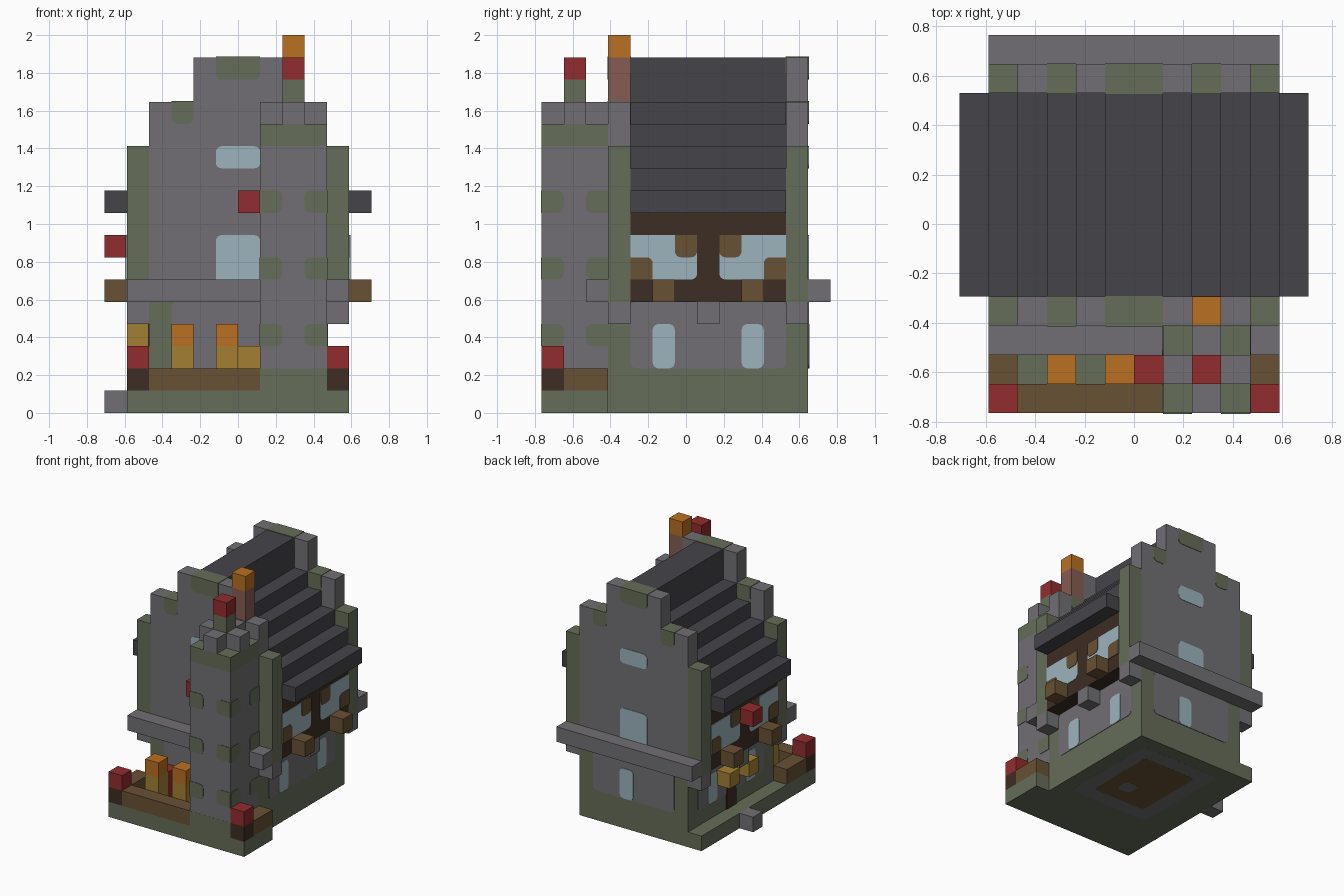
import bpy, bmesh, math
from mathutils import Vector

old = bpy.data.objects.get("Cube")
if old:
    bpy.data.objects.remove(old, do_unlink=True)

U = 2 / 17            # size of one building block
MID = 6.5             # block row that sits on y = 0
SKIN = 0.03           # thickness of painted plates, in blocks


def material(name, rgb):
    lin = [((c / 255 + 0.055) / 1.055) ** 2.4 for c in rgb] + [1]
    m = bpy.data.materials.new(name)
    m.use_nodes = True
    m.diffuse_color = lin
    m.node_tree.nodes["Principled BSDF"].inputs["Base Color"].default_value = lin
    return m


stone = material("stone grey", (113, 111, 115))
moss = material("moss green", (101, 109, 88))
slate = material("slate", (69, 69, 74))
red = material("red", (146, 44, 46))
orange = material("orange", (186, 112, 34))
yellow = material("yellow", (164, 128, 50))
wood = material("wood", (104, 81, 52))
dark = material("dark wood", (60, 45, 35))
glass = material("glass", (156, 180, 190))
brick = material("brick", (134, 92, 84))


def prism(name, mat, axis, depth, a, b, radius=0.0, square=""):
    """Extruded rectangle; its corners are rounded unless on a side in square (l r b t)."""
    pts = []
    corners = (("l", "b"), ("r", "b"), ("r", "t"), ("l", "t"))
    for i, (h, v) in enumerate(corners):
        p = Vector((a[h == "r"], b[v == "t"]))
        if radius == 0 or h in square or v in square:
            pts.append(p)
            continue
        c = p + radius * Vector((1 if h == "l" else -1, 1 if v == "b" else -1))
        for k in range(5):
            t = math.pi * (1 + i / 2 + k / 8)
            pts.append(c + radius * Vector((math.cos(t), math.sin(t))))
    place = {"x": lambda p, d: (d, p.x, p.y),
             "y": lambda p, d: (p.x, d, p.y),
             "z": lambda p, d: (p.x, p.y, d)}[axis]
    bm = bmesh.new()
    rings = []
    for d in depth:
        spots = [place(p, d) for p in pts]
        rings.append([bm.verts.new((x * U, (y - MID) * U, z * U)) for x, y, z in spots])
        bm.faces.new(rings[-1])
    n = len(pts)
    for i in range(n):
        j = (i + 1) % n
        bm.faces.new((rings[0][i], rings[0][j], rings[1][j], rings[1][i]))
    bmesh.ops.recalc_face_normals(bm, faces=bm.faces)
    mesh = bpy.data.meshes.new(name)
    bm.to_mesh(mesh)
    bm.free()
    mesh.materials.append(mat)
    obj = bpy.data.objects.new(name, mesh)
    bpy.context.collection.objects.link(obj)
    return obj


def block(name, mat, x, y, z):
    return prism(name, mat, "z", z, x, y)


def cube(name, mat, x, y, z):
    return block(name, mat, (x, x + 1), (y, y + 1), (z, z + 1))


def plate(name, mat, axis, at, out, a, b, layer=1, radius=0.27, square=""):
    """Thin painted plate on the surface at the given position, facing out."""
    return prism(name, mat, axis, (at, at + out * SKIN * layer), a, b, radius, square)


# Ground: front yard, side path and step
block("front_yard", moss, (-5, 5), (0, 3), (0, 1))
block("side_path", moss, (-5, -4), (3, 12), (0, 1))
cube("door_step", stone, -6, 7, 0)

# Lower storey with mossy corners and stone panels
block("lower_storey", moss, (-4, 4), (3, 12), (0, 5))
plate("front_panel", stone, "y", 3, -1, (-3, 3), (2, 5))
plate("back_panel", stone, "y", 12, 1, (-3, 3), (2, 5))
plate("back_low_window", glass, "y", 12, 1, (0, 1), (2, 4), 2)
for s in (-1, 1):
    plate("side_panel", stone, "x", 4 * s, s, (4, 11), (2, 5))
    for y in (5, 9):
        plate("side_low_window", glass, "x", 4 * s, s, (y, y + 1), (2, 4), 2)
plate("side_door", dark, "x", -4, -1, (7, 8), (1, 3), 2, square="b")
for y in (6, 8):
    cube("door_lantern", yellow, -5, y, 3)

# Painted underside
plate("floor_border", stone, "z", 0, -0.1, (-3, 3), (4, 11))
plate("floor_boards", wood, "z", 0, -0.1, (-2, 2), (5, 10), 2)
plate("floor_stone", stone, "z", 0, -0.1, (0, 1), (6, 7), 3)

# Upper storey: timber walls, windows, brackets and window boxes
block("timber_storey", dark, (-5, 5), (4, 11), (5, 9))
for s in (-1, 1):
    x = 4 if s > 0 else -5
    for y in (3, 7, 11):
        cube("bracket", stone, x, y, 4)
    for y in (4, 8):
        plate("side_window", glass, "x", 5 * s, s, (y, y + 3), (6, 8), 1,
              square="l" if y == 4 else "r")
    for y, z, edge in ((6, 7, "t"), (4, 6, "lb"), (8, 7, "t"), (10, 6, "rb")):
        plate("shutter", wood, "x", 5 * s, s, (y, y + 1), (z, z + 1), 2, square=edge)
    for y in (5, 9):
        cube("window_box", wood, 5 if s > 0 else -6, y, 5)
cube("side_banner", red, -6, 7, 7)

# Stepped gables at front and back
for label, y, face, out in (("front", 3, 3, -1), ("back", 11, 12, 1)):
    deep = (y, y + 1)
    block(label + "_gable", stone, (-4, 4), deep, (5, 14))
    block(label + "_gable_top", stone, (-2, 2), deep, (14, 16))
    for x in (-5, 4):
        block(label + "_gable_post", moss, (x, x + 1), deep, (5, 12))
    # moss patches run through the wall
    through = (y - SKIN, y + 1 + SKIN)
    for a, top in (((-3, -2), 14), ((2, 3), 14), ((-1, 1), 16)):
        prism(label + "_gable_moss", moss, "y", through, a,
              (top - 1, top + SKIN), 0.27, "t")
    plate(label + "_window", glass, "y", face, out, (-1, 1), (6, 8), square="b")
    plate(label + "_attic_window", glass, "y", face, out, (-1, 1), (11, 12))
    ledge = face if out > 0 else face - 1
    block(label + "_ledge", stone, (-5, 5), (ledge, ledge + 1), (5, 6))

# Stepped roof
tops = {6: 10, 5: 11, 4: 12, 3: 13, 2: 14, 1: 16}
for w, top in tops.items():
    block("roof_step", slate, (-w, w), (4, 11), (9 if w == 6 else top - 2, top))

# Chimney
block("chimney", brick, (2, 3), (3, 4), (14, 16))
cube("chimney_fire", orange, 2, 3, 16)

# Tower
wide, deep = (1, 4), (0, 3)
block("tower_foot", moss, wide, deep, (1, 2))
plate("tower_foot_front", moss, "y", 0, -0.2, wide, (0, 2), radius=0)
block("tower_shaft", stone, wide, deep, (2, 12))
block("tower_crown", moss, wide, deep, (12, 13))
for z in (3, 6, 9):
    h = (z, z + 1)
    for k, edge in ((0, "l"), (2, "r")):
        plate("tower_moss", moss, "y", 0, -1, (k + 1, k + 2), h, square=edge)
        for x, s in ((1, -1), (4, 1)):
            plate("tower_moss", moss, "x", x, s, (k, k + 1), h, square=edge)
for x, y in ((2, 0), (1, 1), (3, 1), (2, 2)):
    cube("tower_merlon", stone, x, y, 13)
block("flag_pole", moss, (2, 3), (1, 2), (13, 15))
cube("tower_flag", red, 2, 1, 15)
cube("tower_banner", red, 0, 1, 9)

# Yard fence with lantern posts
block("front_fence", wood, (-4, 1), (0, 1), (1, 2))
for x in (-5, 4):
    block("side_fence", wood, (x, x + 1), (1, 3), (1, 2))
    cube("fence_post", dark, x, 0, 1)
    cube("post_lantern", red, x, 0, 2)

# Yard goods
for x in (-3, -1):
    block("crop_stem", yellow, (x, x + 1), (1, 2), (1, 3))
    cube("crop_head", orange, x, 1, 3)
block("red_crop", red, (-3, -2), (2, 3), (1, 3))
block("yellow_crop", yellow, (0, 1), (2, 3), (1, 3))
